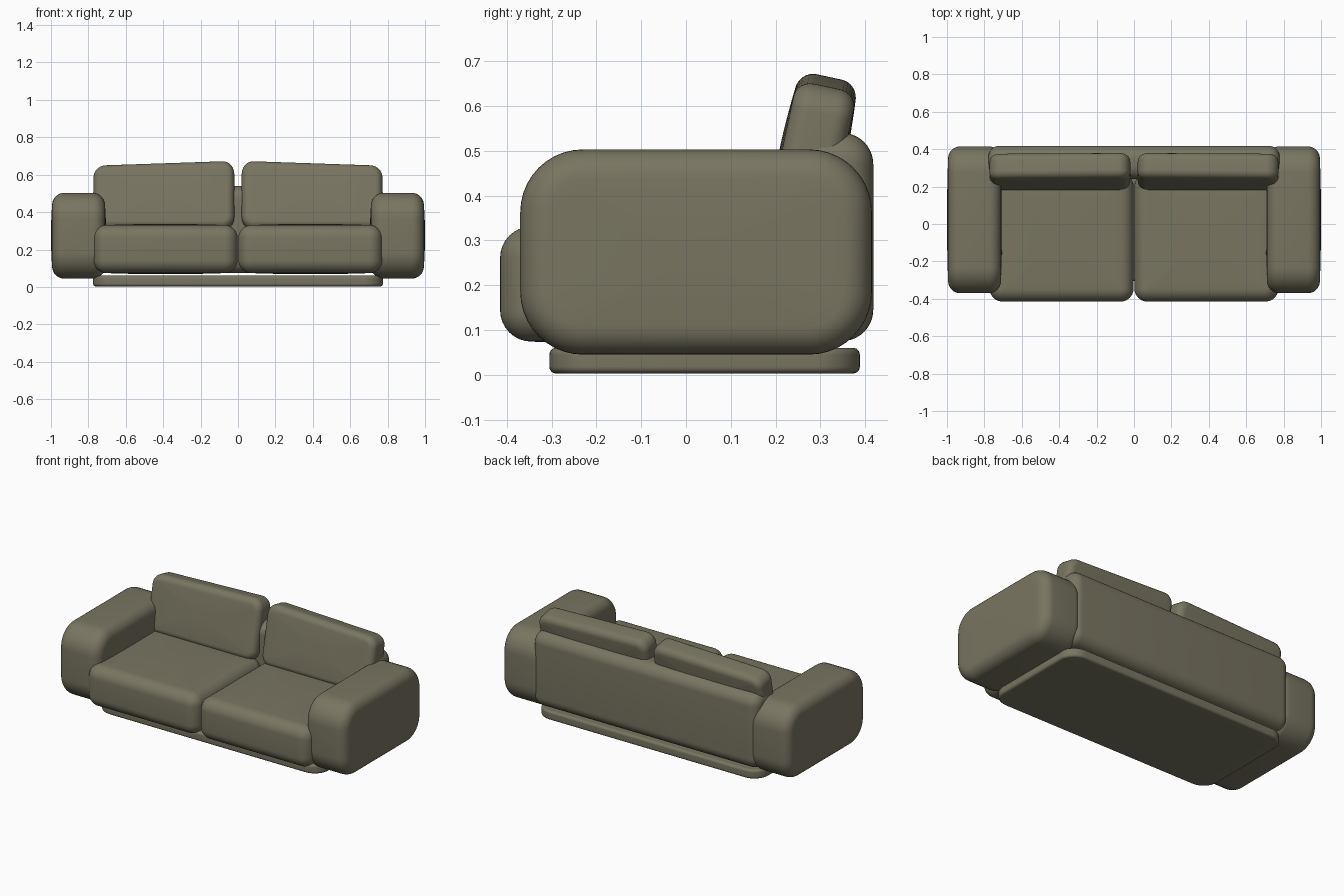
import bpy, bmesh, math
from mathutils import Matrix, Vector

cube = bpy.data.objects.get("Cube")
if cube:
    bpy.data.objects.remove(cube, do_unlink=True)

fabric = bpy.data.materials.new("olive_fabric")
fabric.use_nodes = True
COLOUR = (0.19, 0.178, 0.12, 1)
fabric.diffuse_color = COLOUR
bsdf = fabric.node_tree.nodes["Principled BSDF"]
bsdf.inputs["Base Color"].default_value = COLOUR
bsdf.inputs["Roughness"].default_value = 0.9


def outline(u, v, r, steps=10):
    """Rounded rectangle with half sizes u, v and corner radius r."""
    pts = []
    for q, (su, sv) in enumerate([(1, 1), (-1, 1), (-1, -1), (1, -1)]):
        for i in range(steps + 1):
            a = (q + i / steps) * math.pi / 2
            pts.append((su * (u - r) + r * math.cos(a), sv * (v - r) + r * math.sin(a)))
    return pts


def cushion(name, low, high, axis, corner, edge, crown=0.0, tilt=0.0, slope=0.0, mirror=False):
    """Rounded block: an outline lofted along one axis with filleted, crowned ends."""
    low, high = Vector(low), Vector(high)
    centre, half = (low + high) / 2, (high - low) / 2
    a, b = (axis + 1) % 3, (axis + 2) % 3
    depth = half[axis] - crown

    # Half of the loft as (inset, height, shrink) from cap centre to the rim
    cap = [(edge, depth + crown * (1 - s * s), s) for s in (0.25, 0.5, 0.75, 0.9)]
    for i in range(9):
        t = i / 8 * math.pi / 2
        cap.append((edge * (1 - math.sin(t)), depth - edge * (1 - math.cos(t)), 1))
    loft = cap + [(inset, -h, s) for inset, h, s in reversed(cap)]

    bm = bmesh.new()
    rings = []
    for inset, h, s in loft:
        ring = []
        for p, q in outline(half[a] - inset, half[b] - inset, max(corner - inset, 0.004)):
            co = Vector()
            co[axis], co[a], co[b] = h, p * s, q * s
            # Lower the outer end of the upper edge
            co.z -= slope * co.x * max(0, co.z / half.z)
            ring.append(bm.verts.new(co))
        rings.append(ring)
    n = len(rings[0])
    for r0, r1 in zip(rings, rings[1:]):
        for i in range(n):
            j = (i + 1) % n
            bm.faces.new((r0[i], r0[j], r1[j], r1[i]))
    bm.faces.new(rings[0])
    bm.faces.new(rings[-1])
    bm.transform(Matrix.Translation(centre) @ Matrix.Rotation(tilt, 4, 'X'))
    if mirror:
        bm.transform(Matrix.Scale(-1, 4, (1, 0, 0)))
    bmesh.ops.remove_doubles(bm, verts=bm.verts, dist=1e-5)
    bmesh.ops.recalc_face_normals(bm, faces=bm.faces)

    mesh = bpy.data.meshes.new(name)
    bm.to_mesh(mesh)
    bm.free()
    mesh.materials.append(fabric)
    obj = bpy.data.objects.new(name, mesh)
    bpy.context.collection.objects.link(obj)
    bpy.ops.object.select_all(action='DESELECT')
    obj.select_set(True)
    bpy.context.view_layer.objects.active = obj
    bpy.ops.object.shade_smooth_by_angle(angle=math.radians(40))
    return obj


# Plinth and back rest
cushion("base", (-0.775, -0.305, 0.003), (0.775, 0.388, 0.06), 2, 0.1, 0.015)
cushion("back_rest", (-0.785, 0.24, 0.075), (0.785, 0.418, 0.54), 0, 0.07, 0.06, crown=0.006)

# Paired arms, seats and leaning back cushions
for side, flip in (("left", False), ("right", True)):
    cushion(side + "_arm", (0.705, -0.37, 0.045), (1.0, 0.415, 0.503), 0,
            0.14, 0.065, crown=0.006, mirror=flip)
    cushion(side + "_seat", (0.002, -0.415, 0.068), (0.772, 0.27, 0.337), 2,
            0.07, 0.07, crown=0.006, mirror=flip)
    cushion(side + "_back_cushion", (0.02, 0.205, 0.3), (0.772, 0.355, 0.658), 1,
            0.065, 0.04, crown=0.006, tilt=math.radians(-12), slope=0.035, mirror=flip)
